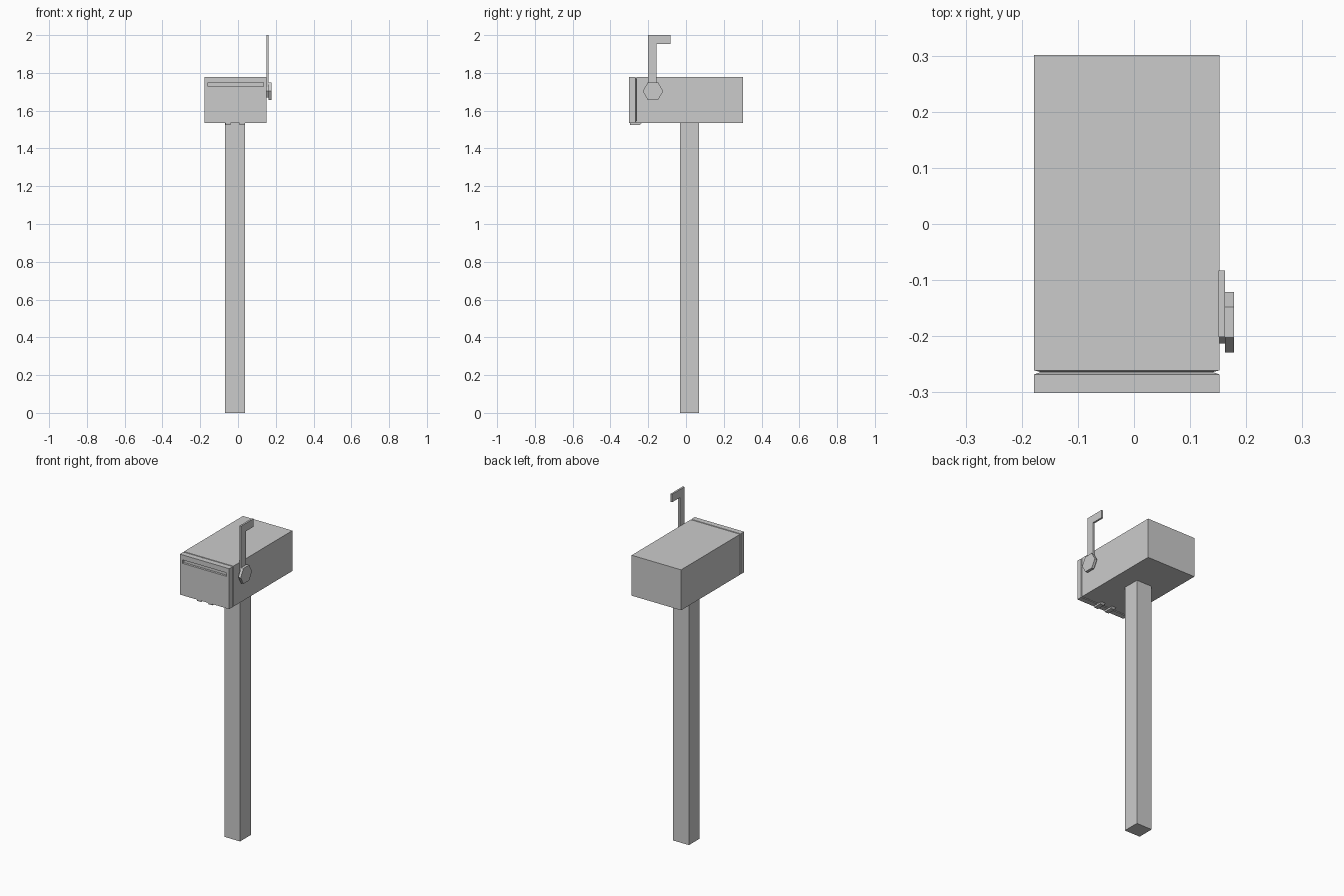
import bpy, bmesh
from math import cos, sin, pi

if "Cube" in bpy.data.objects:
    bpy.data.objects.remove(bpy.data.objects["Cube"])


def finish(name, bm):
    bmesh.ops.recalc_face_normals(bm, faces=bm.faces)
    mesh = bpy.data.meshes.new(name)
    bm.to_mesh(mesh)
    bm.free()
    obj = bpy.data.objects.new(name, mesh)
    bpy.context.collection.objects.link(obj)
    return obj


def loft(name, rings):
    """Skin a closed solid through equal-length rings of points."""
    bm = bmesh.new()
    loops = [[bm.verts.new(p) for p in ring] for ring in rings]
    for a, b in zip(loops, loops[1:]):
        for i in range(len(a)):
            j = (i + 1) % len(a)
            bm.faces.new((a[i], a[j], b[j], b[i]))
    bm.faces.new(loops[0])
    bm.faces.new(loops[-1])
    return finish(name, bm)


def plate(name, profile, x0, x1):
    """Extrude a (y, z) profile along x."""
    return loft(name, [[(x, y, z) for y, z in profile] for x in (x0, x1)])


def hexagon(y, z, r):
    return [(y + r * cos(i * pi / 3), z + r * sin(i * pi / 3)) for i in range(6)]


def section(y, x0, x1, z0, z1):
    return [(x0, y, z0), (x1, y, z0), (x1, y, z1), (x0, y, z1)]


# Box with a door groove around it and a recessed slot in the front
X0, X1, Z0, Z1 = -0.178, 0.152, 1.535, 1.779
G = 0.012
slot = (-0.159, 0.135, 1.728, 1.749)
loft("mailbox_body", [
    section(0.301, X0, X1, Z0, Z1),
    section(-0.261, X0, X1, Z0, Z1),
    section(-0.264, X0 + G, X1 - G, Z0 + G, Z1 - G),
    section(-0.268, X0, X1, Z0, Z1),
    section(-0.301, X0, X1, Z0, Z1),
    section(-0.301, *slot),
    section(-0.288, *slot),
])

# Square post
post = [(-0.033, 0), (0.069, 0), (0.069, 1.537), (-0.033, 1.537)]
plate("post", post, -0.068, 0.037)

# Two hinges under the door
hinge = [(-0.298, 1.537), (-0.296, 1.525), (-0.245, 1.525), (-0.232, 1.537)]
for side, x in (("left", -0.067), ("right", 0.009)):
    plate("hinge_" + side, hinge, x, x + 0.027)

# Signal flag: L-shaped arm ending in a hexagonal foot, under a hexagonal pivot cap
FY, FZ = -0.175, 1.703
foot = hexagon(FY, FZ, 0.038)
arm = [(-0.201, 2.0), foot[2], foot[3], foot[4], foot[5], foot[0],
       (-0.157, 1.735), (-0.157, 1.952), (-0.083, 1.952), (-0.083, 2.0)]
arm[1:2] = [(-0.201, 1.725)]
plate("flag_arm", arm, 0.151, 0.162)
plate("flag_pivot", hexagon(FY, FZ, 0.054), 0.162, 0.178)
